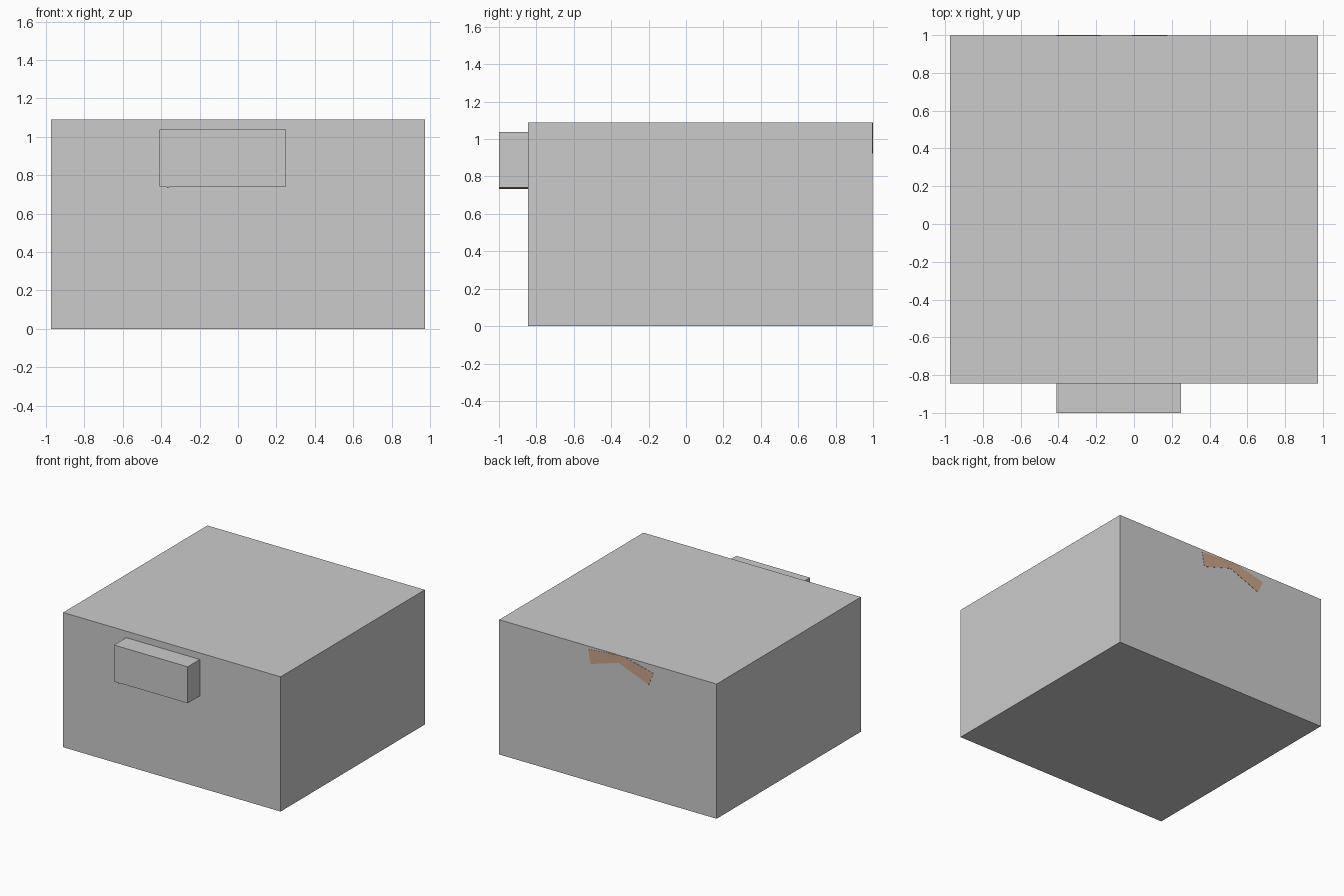
import bpy, bmesh

if "Cube" in bpy.data.objects:
    bpy.data.objects.remove(bpy.data.objects["Cube"])


def prism(name, profile, y0, y1, mat=None):
    """Extrude an x-z outline from y0 to y1."""
    bm = bmesh.new()
    face = bm.faces.new([bm.verts.new((x, y0, z)) for x, z in profile])
    ext = bmesh.ops.extrude_face_region(bm, geom=[face])
    moved = [g for g in ext["geom"] if isinstance(g, bmesh.types.BMVert)]
    bmesh.ops.translate(bm, verts=moved, vec=(0, y1 - y0, 0))
    bmesh.ops.recalc_face_normals(bm, faces=bm.faces)
    mesh = bpy.data.meshes.new(name)
    bm.to_mesh(mesh)
    bm.free()
    if mat:
        mesh.materials.append(mat)
    obj = bpy.data.objects.new(name, mesh)
    bpy.context.collection.objects.link(obj)
    return obj


def rect(x0, x1, z0, z1):
    return [(x0, z0), (x1, z0), (x1, z1), (x0, z1)]


brown = bpy.data.materials.new("brown")
brown.diffuse_color = (0.6, 0.38, 0.26, 1)
brown.use_nodes = True
brown.node_tree.nodes["Principled BSDF"].inputs["Base Color"].default_value = brown.diffuse_color

# Main block and the small block on its front
prism("main_block", rect(-0.973, 0.973, 0, 1.09), -0.845, 0.998)
prism("front_block", rect(-0.41, 0.25, 0.742, 1.037), -1.0, -0.845)

# Bent brown inlay on the back face
prism("back_inlay", [(0.177, 1.066), (0.155, 0.951), (-0.096, 1.028), (-0.366, 0.922),
                     (-0.41, 1.025), (-0.15, 1.089), (-0.09, 1.089)], 0.97, 1.0, brown)

# Brown core whose two lowest corners peek out under the front block
prism("front_core", [(-0.39, 0.85), (-0.37, 0.733), (-0.1, 0.85), (0.21, 0.738), (0.24, 0.85)],
      -0.999, -0.84, brown)
